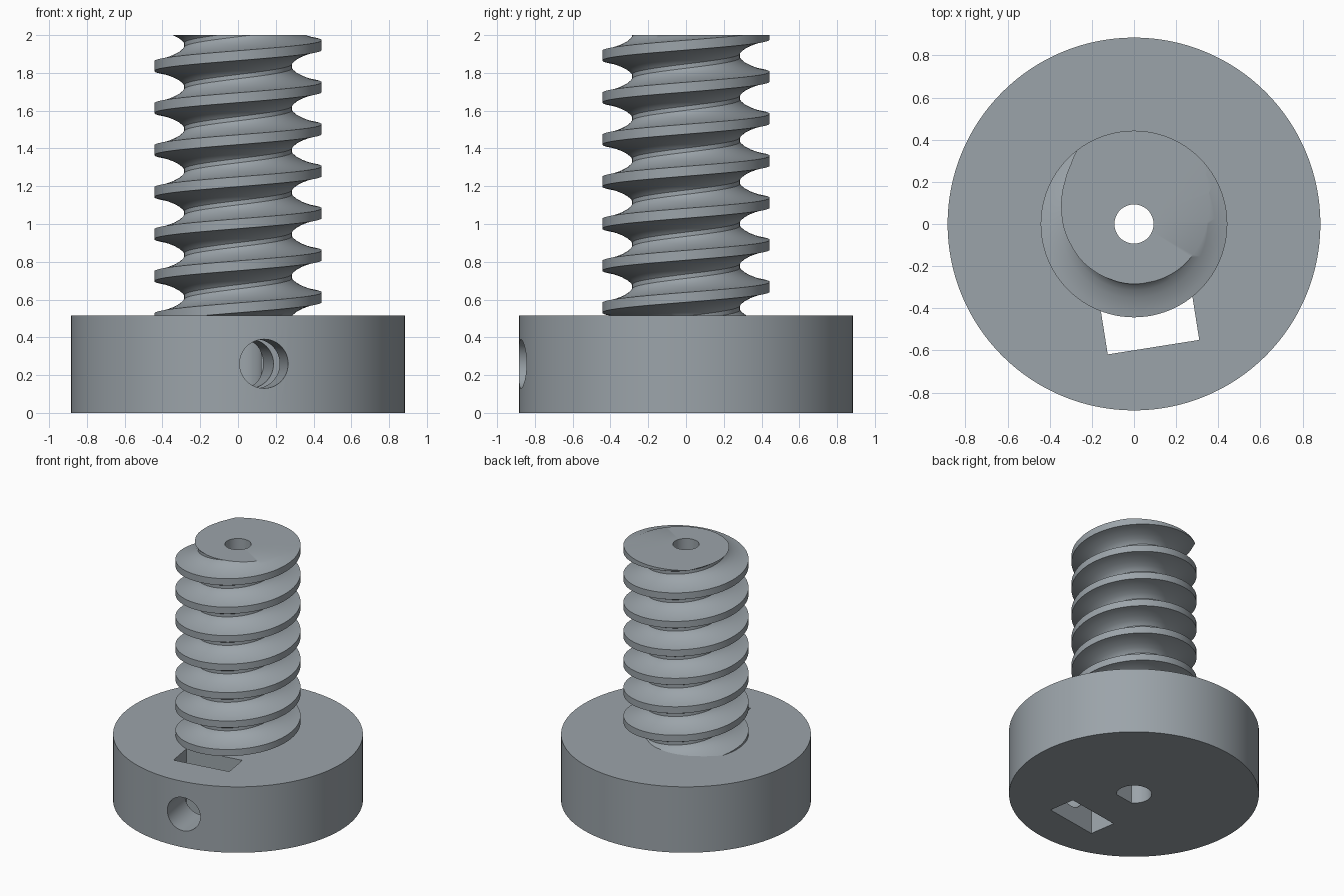
import bpy, bmesh, math
from mathutils import Matrix

if "Cube" in bpy.data.objects:
    bpy.data.objects.remove(bpy.data.objects["Cube"])

BASE_R, BASE_H, TOP = 0.885, 0.515, 2.0
BORE_R, PITCH = 0.093, 0.2225
CREST_Z = 1.947                     # crest height on the +x side, just under the top
SPIN = Matrix.Rotation(math.radians(9), 4, 'Z')   # set-screw direction, turned from -y

grey = bpy.data.materials.new("grey plastic")
grey.diffuse_color = (0.33, 0.37, 0.40, 1)
grey.use_nodes = True
grey.node_tree.nodes["Principled BSDF"].inputs["Base Color"].default_value = grey.diffuse_color


def finish(bm, name):
    bmesh.ops.recalc_face_normals(bm, faces=bm.faces)
    me = bpy.data.meshes.new(name)
    bm.to_mesh(me)
    bm.free()
    me.materials.append(grey)
    ob = bpy.data.objects.new(name, me)
    bpy.context.collection.objects.link(ob)
    return ob


def activate(ob):
    bpy.ops.object.select_all(action='DESELECT')
    ob.select_set(True)
    bpy.context.view_layer.objects.active = ob


def smooth(ob):
    activate(ob)
    bpy.ops.object.shade_smooth_by_angle(angle=math.radians(30))


def cylinder(name, r, depth, matrix, seg=48):
    bm = bmesh.new()
    bmesh.ops.create_cone(bm, cap_ends=True, segments=seg, radius1=r, radius2=r,
                          depth=depth, matrix=matrix)
    return finish(bm, name)


def box(name, size, centre):
    bm = bmesh.new()
    m = SPIN @ Matrix.Translation(centre) @ Matrix.Diagonal((*size, 1))
    bmesh.ops.create_cube(bm, size=1, matrix=m)
    return finish(bm, name)


def cut(ob, cutter, op='DIFFERENCE'):
    mod = ob.modifiers.new("cut", 'BOOLEAN')
    mod.operation, mod.solver, mod.object = op, 'EXACT', cutter
    activate(ob)
    bpy.ops.object.modifier_apply(modifier=mod.name)
    bpy.data.objects.remove(cutter)


# Base disc with shaft socket, nut slot and set-screw hole
mid = BASE_H / 2
base = cylinder("base", BASE_R, BASE_H, Matrix.Translation((0, 0, mid)), 128)
socket = cylinder("socket_cutter", 0.125, BASE_H + 0.2, SPIN @ Matrix.Translation((0, 0, mid)))
cut(socket, box("flat_cutter", (0.5, 0.2, 1), (0, -0.195, mid)))   # D-shaped flat
cut(base, socket)
cut(base, box("slot_cutter", (0.44, 0.21, 1), (0, -0.487, mid)))
cut(base, cylinder("screw_hole_cutter", 0.13, 1.0, SPIN @ Matrix.Translation((0, -0.55, 0.26))
                   @ Matrix.Rotation(math.pi / 2, 4, 'X')))
smooth(base)

# Screw thread: concave flanked profile swept along a helix
half = [(0.026, 0.443), (0.031, 0.415), (0.039, 0.385), (0.052, 0.35),
        (0.070, 0.315), (0.088, 0.294), (0.100, 0.285), (PITCH / 2, 0.285)]
profile = [(-h, r) for h, r in reversed(half)] + half
SEG, TURNS = 96, 10
bm = bmesh.new()
rows = []
for i in range(SEG * TURNS + 1):
    a = math.tau * i / SEG
    z = CREST_Z + PITCH * (i / SEG - TURNS + 2)
    rows.append([bm.verts.new((r * math.cos(a), r * math.sin(a), z + h)) for h, r in profile])
for p, q in zip(rows, rows[1:]):
    for j in range(len(profile) - 1):
        bm.faces.new((p[j], q[j], q[j + 1], p[j + 1]))
bmesh.ops.remove_doubles(bm, verts=bm.verts, dist=1e-4)

# Trim flat at both ends
for z, n in ((TOP, 1), (BASE_H, -1)):
    bmesh.ops.bisect_plane(bm, geom=bm.verts[:] + bm.edges[:] + bm.faces[:], dist=1e-5,
                           plane_co=(0, 0, z), plane_no=(0, 0, n), clear_outer=True)
bmesh.ops.remove_doubles(bm, verts=bm.verts, dist=1e-5)

# Centre bore wall, then flat end rings
ring = [[bm.verts.new((BORE_R * math.cos(math.tau * k / 48), BORE_R * math.sin(math.tau * k / 48), z))
         for k in range(48)] for z in (BASE_H, TOP)]
for k in range(48):
    n = (k + 1) % 48
    bm.faces.new((ring[0][k], ring[1][k], ring[1][n], ring[0][n]))
for z in (BASE_H, TOP):
    rim = [e for e in bm.edges if e.is_boundary and all(abs(v.co.z - z) < 1e-4 for v in e.verts)]
    bmesh.ops.triangle_fill(bm, edges=rim, use_beauty=True, normal=(0, 0, 1))
smooth(finish(bm, "screw_thread"))
